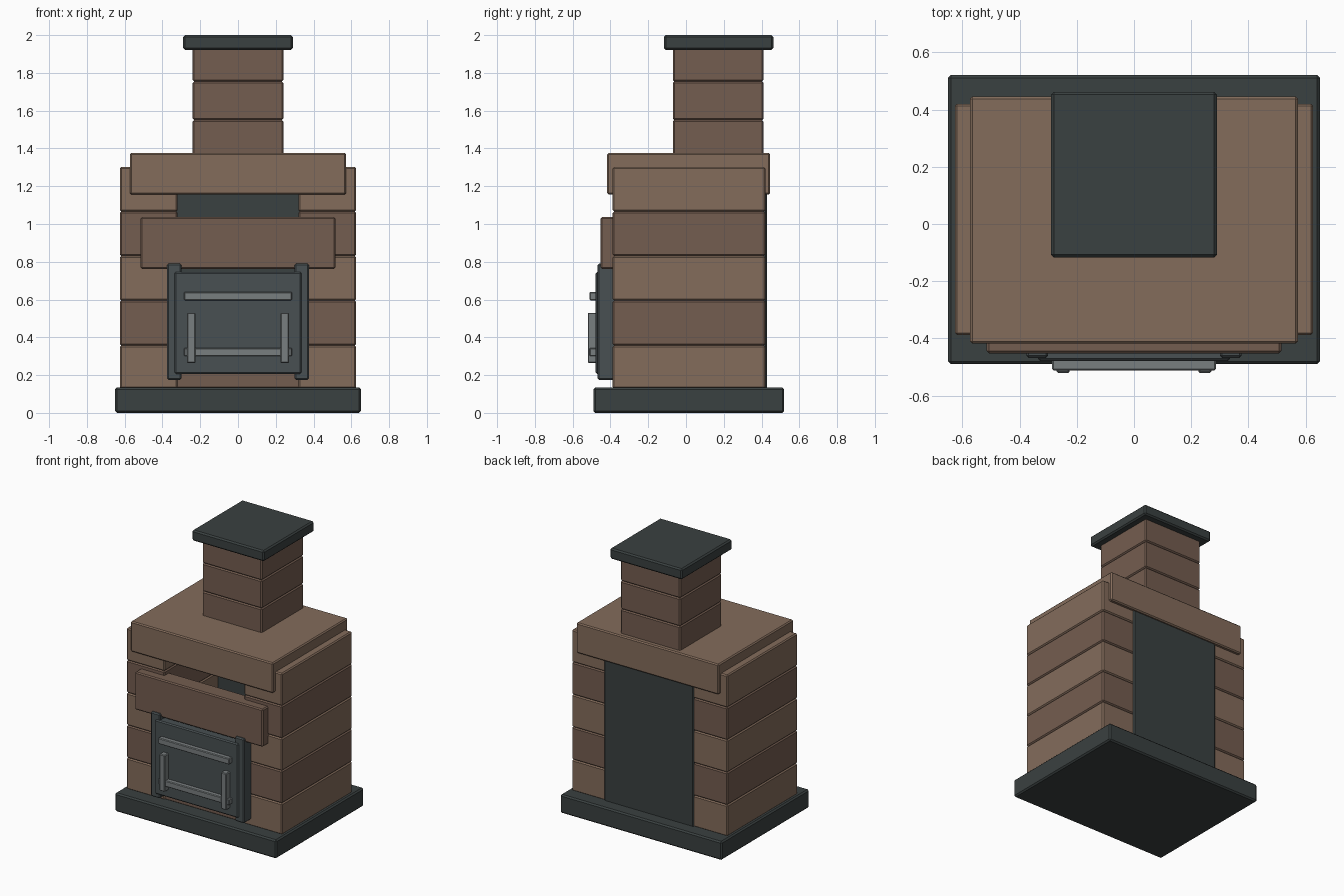
import bpy

if "Cube" in bpy.data.objects:
    bpy.data.objects.remove(bpy.data.objects["Cube"])


def material(name, rgb):
    m = bpy.data.materials.new(name)
    m.diffuse_color = (*rgb, 1)
    m.use_nodes = True
    m.node_tree.nodes["Principled BSDF"].inputs["Base Color"].default_value = m.diffuse_color
    return m


TAN = material("tan_stone", (0.23, 0.15, 0.105))
BROWN = material("brown_stone", (0.175, 0.11, 0.08))
SLATE = material("dark_slate", (0.042, 0.052, 0.052))
IRON = material("iron", (0.065, 0.08, 0.085))
STEEL = material("steel", (0.19, 0.21, 0.215))


def block(name, x, y, z, mat, bevel=0.008):
    """Bevelled box given its (min, max) extents on each axis."""
    bpy.ops.mesh.primitive_cube_add(size=1)
    ob = bpy.context.object
    ob.name = name
    for v in ob.data.vertices:
        for i, (lo, hi) in enumerate((x, y, z)):
            v.co[i] = lo if v.co[i] < 0 else hi
    ob.data.materials.append(mat)
    mod = ob.modifiers.new("bevel", 'BEVEL')
    mod.width = bevel
    mod.segments = 1
    return ob


def pair(name, x, y, z, mat, bevel=0.008):
    """Block on the right plus its mirror image on the left."""
    block(name + "_right", x, y, z, mat, bevel)
    block(name + "_left", (-x[1], -x[0]), y, z, mat, bevel)


# Hearth slab
block("base_slab", (-0.65, 0.65), (-0.49, 0.52), (0, 0.135), SLATE, 0.01)

# Side walls laid in alternating courses
levels = [0.13, 0.357, 0.594, 0.83, 1.066, 1.302]
for i, (lo, hi) in enumerate(zip(levels, levels[1:])):
    pair(f"wall_course_{i + 1}", (0.32, 0.626), (-0.388, 0.42), (lo, hi),
         BROWN if i % 2 else TAN)

# Sill under the door and dark firebox back
block("front_sill", (-0.34, 0.34), (-0.38, 0.26), (0.13, 0.25), BROWN)
block("firebox_back", (-0.36, 0.36), (0.23, 0.428), (0.12, 1.2), SLATE)

# Lintel and mantel
block("lintel", (-0.515, 0.515), (-0.452, -0.33), (0.762, 1.036), BROWN)
block("mantel", (-0.573, 0.573), (-0.418, 0.445), (1.156, 1.376), TAN)

# Chimney courses and cap
stack = [1.345, 1.55, 1.755, 1.93]
for i, (lo, hi) in enumerate(zip(stack, stack[1:])):
    block(f"chimney_course_{i + 1}", (-0.24, 0.24), (-0.07, 0.41), (lo, hi), BROWN)
block("chimney_cap", (-0.29, 0.29), (-0.117, 0.462), (1.922, 2.0), SLATE, 0.01)

# Door with its frame posts
pair("door_post", (0.30, 0.376), (-0.468, -0.37), (0.175, 0.79), IRON)
block("door_panel", (-0.336, 0.336), (-0.478, -0.39), (0.207, 0.747), IRON)

# Grille bars on the door
for name, z in (("lower", 0.322), ("upper", 0.618)):
    block(f"door_bar_{name}", (-0.286, 0.286), (-0.511, -0.465),
          (z - 0.022, z + 0.022), STEEL, 0.005)
pair("door_upright", (0.225, 0.27), (-0.52, -0.465), (0.264, 0.53), STEEL, 0.005)
